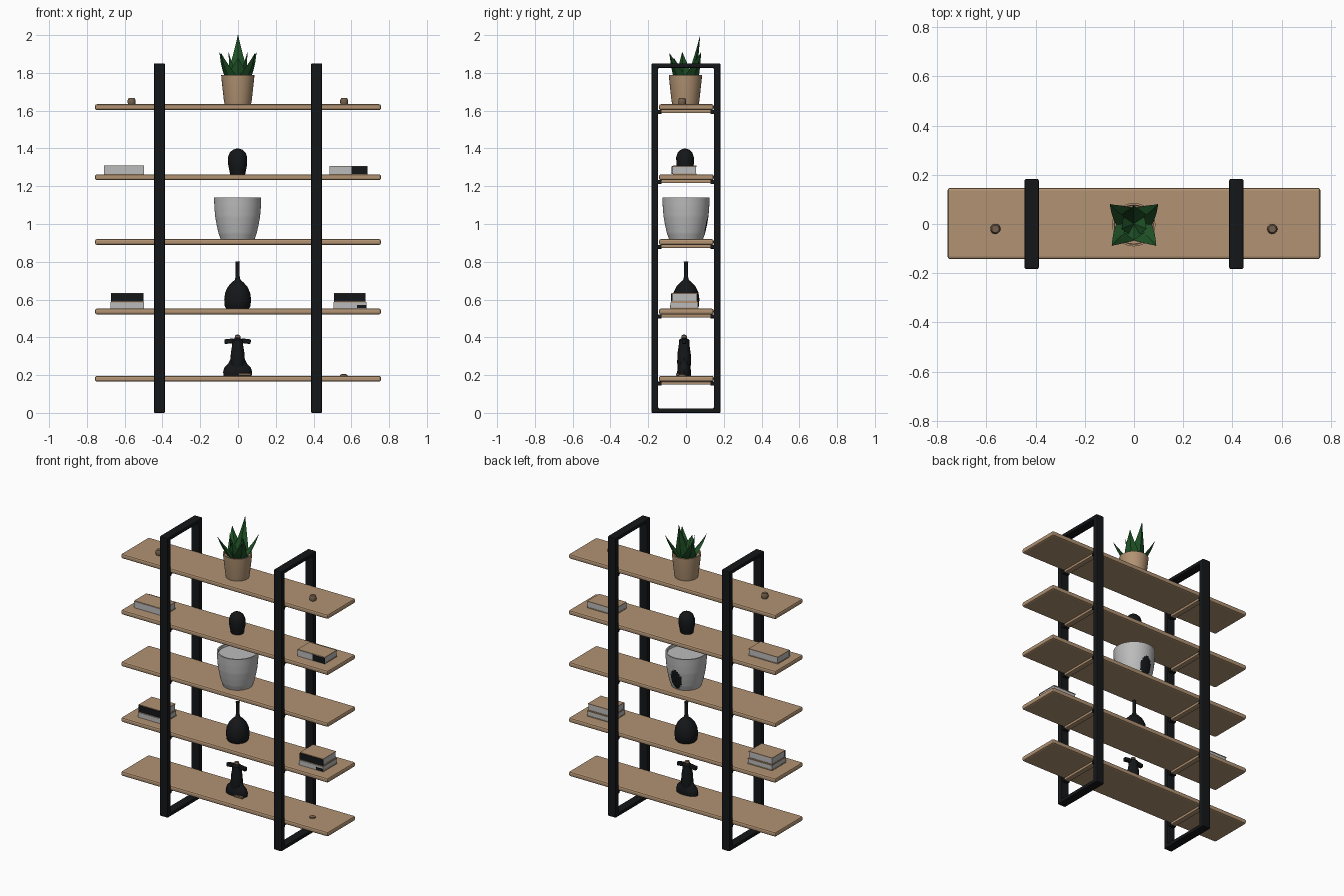
import bpy, bmesh, math
from mathutils import Vector

if "Cube" in bpy.data.objects:
    bpy.data.objects.remove(bpy.data.objects["Cube"])


def mat(name, rgb):
    m = bpy.data.materials.new(name)
    m.diffuse_color = (*rgb, 1)
    m.use_nodes = True
    m.node_tree.nodes["Principled BSDF"].inputs["Base Color"].default_value = m.diffuse_color
    return m


WOOD = mat("tan wood", (0.44, 0.29, 0.17))
BLACK = mat("black", (0.007, 0.008, 0.009))
GREY = mat("light grey", (0.5, 0.5, 0.5))
GREEN = mat("leaf green", (0.014, 0.085, 0.02))
BROWN = mat("dull brown", (0.17, 0.115, 0.075))


def finish(bm, name, m, bevel=0, smooth=None, segments=2):
    bmesh.ops.recalc_face_normals(bm, faces=bm.faces)
    me = bpy.data.meshes.new(name)
    bm.to_mesh(me)
    bm.free()
    ob = bpy.data.objects.new(name, me)
    bpy.context.collection.objects.link(ob)
    me.materials.append(m)
    if bevel:
        b = ob.modifiers.new("bevel", 'BEVEL')
        b.width, b.segments, b.limit_method = bevel, segments, 'ANGLE'
    if smooth:
        bpy.ops.object.select_all(action='DESELECT')
        ob.select_set(True)
        bpy.context.view_layer.objects.active = ob
        bpy.ops.object.shade_smooth_by_angle(angle=math.radians(smooth))
    return ob


def box(name, m, lo, hi, bevel=0):
    bm = bmesh.new()
    bmesh.ops.create_cube(bm, size=1)
    for v in bm.verts:
        v.co = [lo[i] + (v.co[i] + 0.5) * (hi[i] - lo[i]) for i in range(3)]
    return finish(bm, name, m, bevel)


def lathe(name, m, profile, loc, n=32, sx=1, sy=1, smooth=40):
    # rings from (radius, height) points, closed at both ends
    bm = bmesh.new()
    rings = []
    for r, z in profile:
        rings.append([bm.verts.new((loc[0] + sx * r * math.cos(2 * math.pi * k / n),
                                    loc[1] + sy * r * math.sin(2 * math.pi * k / n),
                                    loc[2] + z)) for k in range(n)])
    for a, b in zip(rings, rings[1:]):
        for k in range(n):
            bm.faces.new((a[k], a[(k + 1) % n], b[(k + 1) % n], b[k]))
    bm.faces.new(rings[0])
    bm.faces.new(rings[-1])
    return finish(bm, name, m, smooth=smooth)


def frame(name, x):
    # closed rectangular loop standing in the y-z plane
    bm = bmesh.new()
    loops = []
    for y, z0, z1 in ((0.183, 0, 1.85), (0.147, 0.024, 1.826)):
        for dx in (-0.029, 0.029):
            loops.append([bm.verts.new((x + dx, sy * y, z))
                          for sy, z in ((-1, z0), (1, z0), (1, z1), (-1, z1))])
    o0, o1, i0, i1 = loops
    for a, b in ((o0, o1), (i0, i1), (o0, i0), (o1, i1)):
        for k in range(4):
            j = (k + 1) % 4
            bm.faces.new((a[k], a[j], b[j], b[k]))
    return finish(bm, name, BLACK, bevel=0.006)


# two frames, five shelves with cross cleats and corner brackets
SHELF_TOPS = (0.196, 0.552, 0.92, 1.263, 1.634)
for side, x in (("left", -0.416), ("right", 0.416)):
    frame(side + "_frame", x)
    for i, z in enumerate(SHELF_TOPS):
        box(f"{side}_cleat_{i}", WOOD, (x - 0.018, -0.135, z - 0.047), (x + 0.018, 0.135, z - 0.03), 0.004)
        for y in (-0.141, 0.141):
            box(f"{side}_bracket_{i}", BLACK, (x - 0.022, y - 0.012, z - 0.052), (x + 0.022, y + 0.012, z - 0.03), 0.004)
for i, z in enumerate(SHELF_TOPS):
    box(f"shelf_{i}", WOOD, (-0.757, -0.143, z - 0.031), (0.757, 0.147, z), 0.01)


# books: covers, page block and spine on the front
def book(name, x0, x1, y0, y1, z, h, spine):
    t = 0.005
    box(name + "_lower_cover", WOOD, (x0, y0, z), (x1, y1, z + t))
    box(name + "_upper_cover", WOOD, (x0, y0, z + h - t), (x1, y1, z + h))
    box(name + "_pages", GREY, (x0 + 0.002, y0 + 0.004, z + t), (x1 - 0.002, y1 - 0.002, z + h - t))
    box(name + "_spine", spine, (x0, y0 - 0.003, z + 0.001), (x1, y0 + 0.004, z + h - 0.003))


for side, x0, x1 in (("left", -0.675, -0.497), ("right", 0.505, 0.68)):
    book(side + "_lower_book", x0, x1, -0.08, 0.065, 0.552, 0.036, GREY)
    book(side + "_middle_book", x0 + 0.002, x1 - 0.004, -0.076, 0.06, 0.588, 0.046, BLACK)
book("upper_left_book", -0.71, -0.497, -0.07, 0.055, 1.263, 0.046, GREY)
book("upper_right_book", 0.485, 0.685, -0.07, 0.055, 1.263, 0.044, GREY)
box("spine_patch", BLACK, (0.6, -0.076, 1.266), (0.686, -0.072, 1.304))
box("lower_spine_patch", BLACK, (0.63, -0.086, 0.556), (0.681, -0.082, 0.572))

# small knobs
knob = [(0.019, 0), (0.021, 0.008), (0.021, 0.024), (0.015, 0.034)]
for side, x in (("left", -0.563), ("right", 0.562)):
    lathe(side + "_knob", BROWN, knob, (x, -0.02, 1.633), n=12)
lathe("low_knob", BROWN, [(0.02, 0), (0.018, 0.007), (0.008, 0.012)], (0.56, -0.02, 0.195), n=12)

# potted plant
lathe("plant_pot", WOOD, [(0.07, 0), (0.074, 0.02), (0.086, 0.13), (0.088, 0.154),
                          (0.08, 0.154), (0.078, 0.14)], (-0.001, -0.003, 1.634))


def leaf(name, tip, w):
    # diamond cross-section swept along a curve to a pointed tip
    tip = Vector(tip)
    base = Vector((tip.x * 0.3, tip.y * 0.3, 1.765))
    ctrl = Vector((tip.x * 0.7, tip.y * 0.6, 1.82))
    out = Vector((tip.x, tip.y, 0)).normalized()
    across = Vector((-out.y, out.x, 0))
    bm = bmesh.new()
    prev = None
    for i in range(9):
        t = i / 8
        c = base * (1 - t) ** 2 + ctrl * 2 * t * (1 - t) + tip * t * t
        s = w * max(1 - t ** 1.4, 0.02)
        ring = [bm.verts.new(c + d) for d in (across * s, out * s * 0.4, -across * s, -out * s * 0.4)]
        if prev:
            for k in range(4):
                bm.faces.new((prev[k], prev[(k + 1) % 4], ring[(k + 1) % 4], ring[k]))
        else:
            bm.faces.new(ring)
        prev = ring
    bm.faces.new(prev)
    finish(bm, name, GREEN, smooth=30)


leaf("tall_leaf", (0, 0.075, 2.0), 0.062)
leaf("front_leaf", (0, -0.065, 1.88), 0.055)
for side, s in (("left", -1), ("right", 1)):
    leaf(side + "_back_leaf", (s * 0.098, 0.08, 1.91), 0.05)
    leaf(side + "_front_leaf", (s * 0.09, -0.088, 1.905), 0.05)
    leaf(side + "_inner_leaf", (s * 0.05, -0.02, 1.91), 0.05)

# black rounded ornament
lathe("round_ornament", BLACK, [(0.04, 0), (0.044, 0.02), (0.05, 0.05), (0.051, 0.09), (0.042, 0.115),
                                (0.025, 0.13), (0.008, 0.136)], (-0.002, -0.005, 1.263), n=12, sy=0.92)

# large grey pot with a dark leaf-shaped patch on the back
outer = [(0.09, 0), (0.101, 0.03), (0.111, 0.075), (0.119, 0.12), (0.123, 0.17), (0.125, 0.22)]
fine = []
for (r0, z0), (r1, z1) in zip(outer, outer[1:]):
    fine += [(r0 + (r1 - r0) * k / 5, z0 + (z1 - z0) * k / 5) for k in range(5)]
fine += [outer[-1], (0.116, 0.22), (0.114, 0.205)]
pot = lathe("grey_pot", GREY, fine, (-0.002, 0, 0.92), n=72)
pot.data.materials.append(BLACK)
for p in pot.data.polygons:
    c = p.center
    h = (c.z - 0.995) / 0.075
    if c.y > 0 and abs(h) < 1 and abs(c.x + 0.002) < 0.04 * (1 - h * h):
        p.material_index = 1

# long-necked vase
lathe("bottle_vase", BLACK, [(0.06, 0), (0.068, 0.012), (0.071, 0.05), (0.066, 0.085), (0.052, 0.115),
                             (0.032, 0.138), (0.015, 0.152), (0.011, 0.17), (0.011, 0.245),
                             (0.013, 0.25)], (-0.002, 0, 0.552))

# standing figurine with spread arms
F = (-0.002, -0.01, 0.196)
lathe("figurine_base", BLACK, [(0.074, 0), (0.077, 0.02), (0.07, 0.045), (0.05, 0.065), (0.038, 0.09),
                               (0.034, 0.12)], F, n=16, sy=0.48)
lathe("figurine_body", BLACK, [(0.034, 0.02), (0.04, 0.07), (0.038, 0.12), (0.031, 0.16), (0.03, 0.19),
                               (0.015, 0.2)], F, n=16, sx=0.95, sy=0.92)
for side, s in (("left", -1), ("right", 1)):
    arm = box(side + "_figurine_arm", BLACK, (-0.025, -0.012, -0.013), (0.025, 0.012, 0.012), 0.006)
    arm.location = (F[0] + s * 0.045, F[1], 0.38)
    arm.rotation_euler.y = s * 0.12
lathe("figurine_head", BROWN, [(0.012, 0), (0.016, 0.008), (0.013, 0.018), (0.005, 0.022)],
      (F[0], F[1], 0.392), n=12)
box("figurine_foot", BROWN, (0.005, -0.053, 0.196), (0.07, -0.035, 0.21), 0.004)
